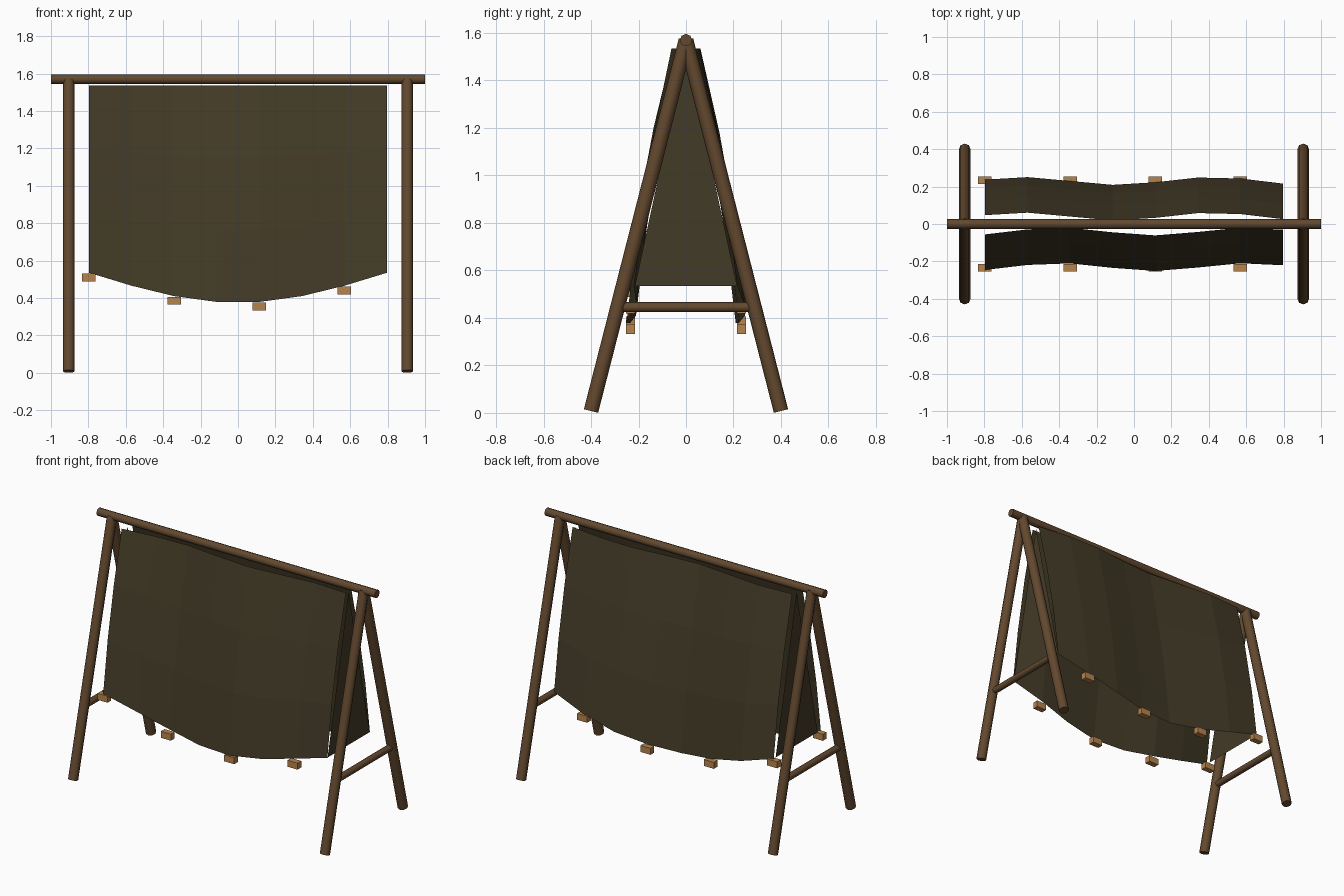
import bpy, math
from mathutils import Vector

if "Cube" in bpy.data.objects:
    bpy.data.objects.remove(bpy.data.objects["Cube"])


def material(name, rgb):
    m = bpy.data.materials.new(name)
    m.diffuse_color = (*rgb, 1)
    m.use_nodes = True
    m.node_tree.nodes["Principled BSDF"].inputs["Base Color"].default_value = m.diffuse_color
    return m


WOOD = material("dark_wood", (0.125, 0.066, 0.028))
CLOTH = material("olive_cloth", (0.055, 0.043, 0.020))
PEG = material("light_wood", (0.47, 0.23, 0.075))


def mesh_object(name, verts, faces, mat):
    me = bpy.data.meshes.new(name)
    me.from_pydata(verts, [], faces)
    me.update()
    ob = bpy.data.objects.new(name, me)
    bpy.context.collection.objects.link(ob)
    me.materials.append(mat)
    return ob


def pole(name, a, b, r):
    a, b = Vector(a), Vector(b)
    d = b - a
    bpy.ops.mesh.primitive_cylinder_add(vertices=8, radius=r, depth=d.length, location=(a + b) / 2)
    ob = bpy.context.object
    ob.name = name
    ob.rotation_euler = d.to_track_quat('Z', 'Y').to_euler()
    ob.data.materials.append(WOOD)
    bpy.ops.object.shade_smooth_by_angle(angle=math.radians(60))
    return ob


# ridge pole and the two A-shaped end frames
pole("ridge_pole", (-1, 0, 1.57), (1, 0, 1.57), 0.026)
for sx, end in ((-1, "left"), (1, "right")):
    x = sx * 0.905
    for sy, face in ((-1, "front"), (1, "back")):
        pole(f"{face}_{end}_leg", (x, sy * 0.40, 0.008), (x, 0, 1.57), 0.031)
    pole(f"{end}_crossbar", (x, -0.285, 0.445), (x, 0.285, 0.445), 0.021)

# cloth sheets: rippled along x, sagging hem, slightly bulged down the slope
COLS, ROWS = 7, 3
TOP = 1.535


def hem(i):
    return 0.535 - 0.16 * math.sin(math.pi * i / COLS)


def col_x(i):
    return -0.797 + 1.594 * i / COLS


for sy, face, phase in ((-1, "front", 2.3), (1, "back", 0.35)):
    verts, faces = [], []
    for j in range(ROWS + 1):
        t = j / ROWS
        for i in range(COLS + 1):
            y = 0.04 + 0.19 * t + 0.02 * math.sin(math.pi * t) + 0.021 * math.sin(1.4 * i + phase)
            verts.append((col_x(i), sy * y, TOP + (hem(i) - TOP) * t))
    w = COLS + 1
    for j in range(ROWS):
        for i in range(COLS):
            f = [j * w + i, (j + 1) * w + i, (j + 1) * w + i + 1, j * w + i + 1]
            faces.append(f if sy < 0 else f[::-1])
    mesh_object(f"{face}_cloth", verts, faces, CLOTH)

    # wooden weights hanging on every second hem point
    for i in range(0, COLS, 2):
        bpy.ops.mesh.primitive_cube_add(size=1, location=(col_x(i), sy * 0.234, hem(i) - 0.025))
        ob = bpy.context.object
        ob.name = f"{face}_hem_weight"
        ob.scale = (0.072, 0.038, 0.042)
        ob.data.materials.append(PEG)

# triangular cloth ends
for sx, end in ((-1, "left"), (1, "right")):
    x = sx * 0.795
    f = (0, 1, 2) if sx > 0 else (2, 1, 0)
    mesh_object(f"{end}_cloth_end", [(x, -0.215, 0.535), (x, 0.215, 0.535), (x, 0, 1.53)], [f], CLOTH)
